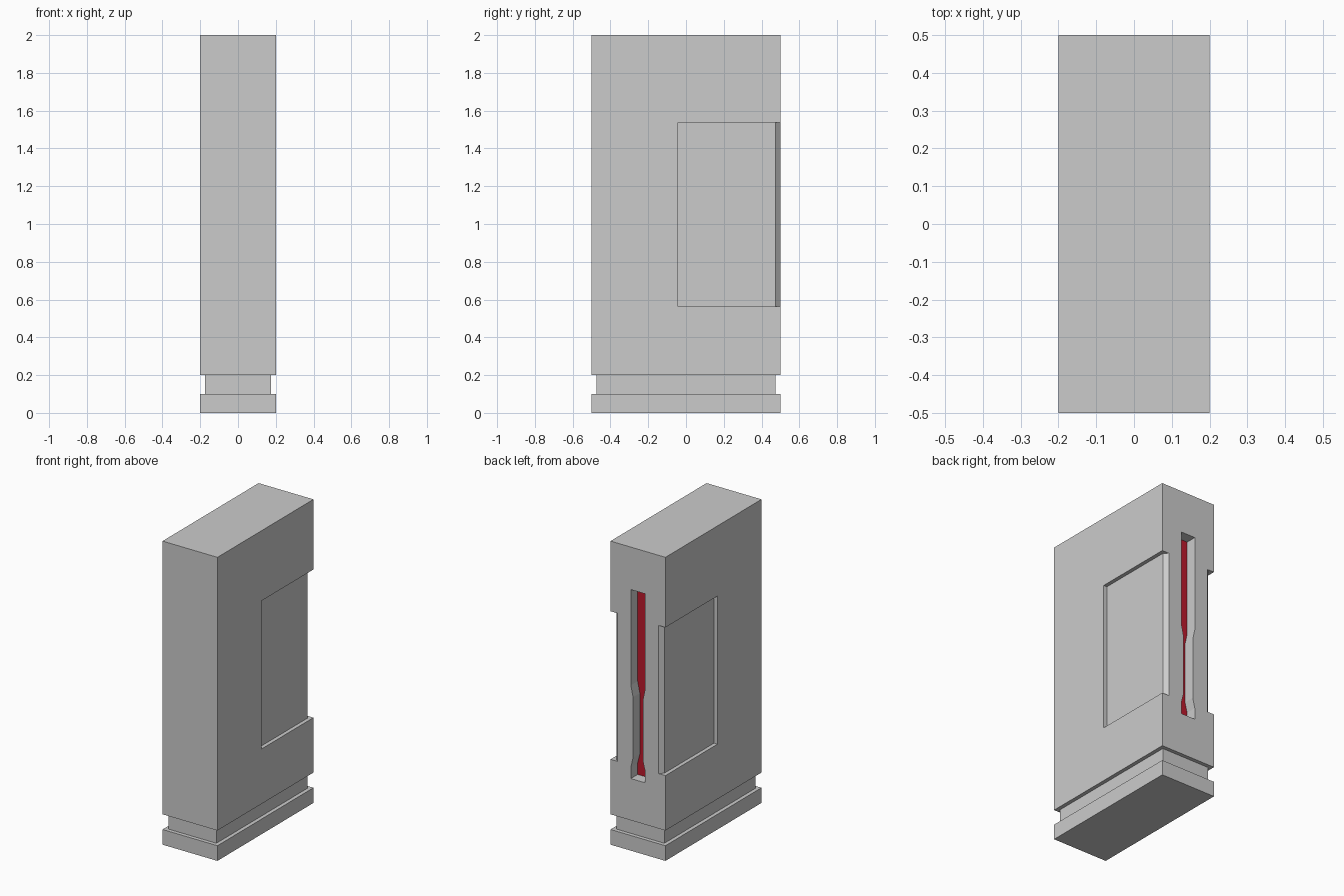
import bpy, bmesh
from mathutils import Vector

if "Cube" in bpy.data.objects:
    bpy.data.objects.remove(bpy.data.objects["Cube"])


def finish(name, bm):
    bmesh.ops.recalc_face_normals(bm, faces=bm.faces)
    mesh = bpy.data.meshes.new(name)
    bm.to_mesh(mesh)
    bm.free()
    obj = bpy.data.objects.new(name, mesh)
    bpy.context.collection.objects.link(obj)
    return obj


def prism(name, points, direction):
    """Closed prism: a flat outline swept along a direction."""
    bm = bmesh.new()
    face = bm.faces.new([bm.verts.new(p) for p in points])
    moved = bmesh.ops.extrude_face_region(bm, geom=[face], use_keep_orig=True)["geom"]
    verts = [g for g in moved if isinstance(g, bmesh.types.BMVert)]
    bmesh.ops.translate(bm, verts=verts, vec=Vector(direction))
    return finish(name, bm)


def cut(target, cutter):
    mod = target.modifiers.new("cut", "BOOLEAN")
    mod.operation = "DIFFERENCE"
    mod.solver = "EXACT"
    mod.object = cutter
    cutter.hide_render = True
    bpy.context.view_layer.objects.active = target
    bpy.ops.object.modifier_apply(modifier=mod.name)
    bpy.data.objects.remove(cutter)


# Main slab with the groove above its foot, lofted from rectangles
bm = bmesh.new()
rings = []
for z, inset in [(0, 0), (0.1, 0), (0.1, 0.025), (0.2, 0.025), (0.2, 0), (2, 0)]:
    x, y = 0.2 - inset, 0.5 - inset
    rings.append([bm.verts.new((sx * x, sy * y, z))
                  for sx, sy in [(-1, -1), (1, -1), (1, 1), (-1, 1)]])
for a, b in zip(rings, rings[1:]):
    for i in range(4):
        j = (i + 1) % 4
        bm.faces.new((a[i], a[j], b[j], b[i]))
bm.faces.new(rings[0][::-1])
bm.faces.new(rings[-1])
body = finish("slab_body", bm)

# Recessed side panels with a chamfered back corner, mirrored
panel = [(0.175, -0.042), (0.175, 0.475), (0.10, 0.55), (0.3, 0.55), (0.3, -0.042)]
for side in (1, -1):
    cut(body, prism("panel_cutter", [(side * x, y, 0.562) for x, y in panel], (0, 0, 0.976)))

# Tapered slot in the back
half = [(0.052, 1.72), (0.052, 1.09), (0.036, 1.015), (0.036, 0.615), (0.052, 0.55), (0.052, 0.475)]
outline = half + [(-x, z) for x, z in reversed(half)]
floor_y = 0.427
cut(body, prism("slot_cutter", [(x, floor_y, z) for x, z in outline], (0, 0.2, 0)))

# Red strip lining the slot floor
strip = prism("slot_strip", [(x, floor_y - 0.001, z) for x, z in outline], (0, 0.003, 0))
red = bpy.data.materials.new("red")
red.diffuse_color = (0.5, 0.01, 0.025, 1)
red.use_nodes = True
red.node_tree.nodes["Principled BSDF"].inputs["Base Color"].default_value = red.diffuse_color
strip.data.materials.append(red)
